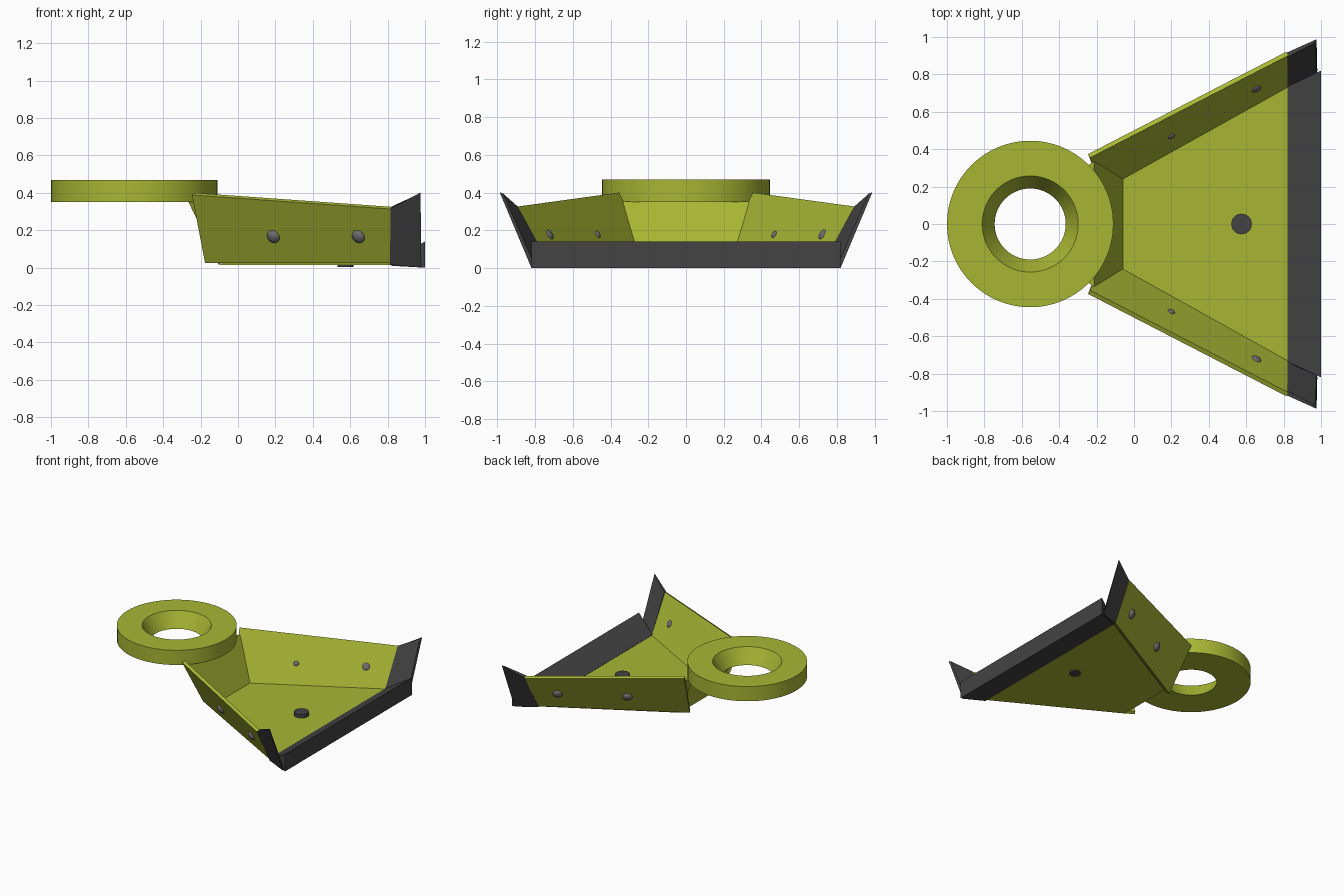
import bpy
import bmesh
import math
from mathutils import Vector, Matrix

cube = bpy.data.objects.get("Cube")
if cube:
    bpy.data.objects.remove(cube, do_unlink=True)


def material(name, rgb):
    m = bpy.data.materials.new(name)
    m.use_nodes = True
    color = (*rgb, 1.0)
    m.diffuse_color = color
    m.node_tree.nodes["Principled BSDF"].inputs["Base Color"].default_value = color
    return m


GREEN = material("lime paint", (0.39, 0.47, 0.034))
DARK = material("dark steel", (0.056, 0.056, 0.058))
GREY = material("bolt steel", (0.16, 0.16, 0.165))


def finish(bm, name, mat, smooth=False):
    bmesh.ops.recalc_face_normals(bm, faces=bm.faces[:])
    mesh = bpy.data.meshes.new(name)
    bm.to_mesh(mesh)
    bm.free()
    mesh.materials.append(mat)
    obj = bpy.data.objects.new(name, mesh)
    bpy.context.collection.objects.link(obj)
    if smooth:
        bpy.ops.object.select_all(action="DESELECT")
        obj.select_set(True)
        bpy.context.view_layer.objects.active = obj
        bpy.ops.object.shade_smooth_by_angle(angle=math.radians(35))
    return obj


def slab(name, lower, upper, mat):
    """Solid joining two matching outlines."""
    bm = bmesh.new()
    a = [bm.verts.new(p) for p in lower]
    b = [bm.verts.new(p) for p in upper]
    bm.faces.new(a)
    bm.faces.new(b)
    n = len(a)
    for i in range(n):
        j = (i + 1) % n
        bm.faces.new((a[i], a[j], b[j], b[i]))
    return finish(bm, name, mat)


def trapezoid(x0, y0, z0, x1, y1, z1):
    """Outline symmetric in y, running from one edge to the other."""
    return [(x0, -y0, z0), (x1, -y1, z1), (x1, y1, z1), (x0, y0, z0)]


def mirrored(points, side):
    return [(p[0], p[1] * side, p[2]) for p in points]


# Hitch ring with a conical bore
RING_X = -0.555
profile = [(0.19, 0.35), (0.445, 0.35), (0.445, 0.47), (0.257, 0.47)]
bm = bmesh.new()
SEGMENTS = 64
rings = []
for i in range(SEGMENTS):
    a = math.tau * i / SEGMENTS
    rings.append([bm.verts.new((RING_X + r * math.cos(a), r * math.sin(a), z)) for r, z in profile])
for i, ring in enumerate(rings):
    following = rings[(i + 1) % SEGMENTS]
    for k in range(4):
        m = (k + 1) % 4
        bm.faces.new((ring[k], following[k], following[m], ring[m]))
finish(bm, "hitch_ring", GREEN, True)

# Floor, sloping back plate and front cutting lip
slab("floor_plate", trapezoid(-0.10, 0.23, 0.015, 0.83, 0.745, 0.015),
     trapezoid(-0.06, 0.245, 0.035, 0.83, 0.74, 0.035), GREEN)
slab("back_plate", trapezoid(-0.105, 0.225, 0.017, -0.265, 0.30, 0.352),
     trapezoid(-0.06, 0.245, 0.035, -0.215, 0.335, 0.352), GREEN)
slab("front_lip", trapezoid(0.82, 0.74, 0.01, 1.0, 0.82, 0.0),
     trapezoid(0.82, 0.735, 0.037, 1.0, 0.82, 0.14), DARK)


# Inner surface of the flared side walls
def wall(x, z):
    return Vector((x, 0.24 + 0.557 * (x + 0.06) + 0.58 * (z - 0.035), z))


OUTWARD = Vector((-0.557, 1.0, -0.58)).normalized()
THICKNESS = 0.025

for side, word in ((1, "back"), (-1, "front")):
    inner = [wall(-0.165, 0.035), wall(0.825, 0.035), wall(0.825, 0.325), wall(-0.235, 0.40)]
    outer = [p + OUTWARD * THICKNESS for p in inner]
    slab(word + "_side_wall", mirrored(inner, side), mirrored(outer, side), GREEN)

    # Dark blade continuing the wall
    inner = [(0.822, 0.728, 0.03), (0.975, 0.80, 0.01), (0.968, 0.97, 0.395), (0.822, 0.893, 0.327)]
    outer = [(0.812, 0.752, 0.015), (0.98, 0.82, 0.002), (0.976, 0.988, 0.402), (0.812, 0.914, 0.314)]
    slab(word + "_side_blade", mirrored(inner, side), mirrored(outer, side), DARK)

    # Domed bolt heads on both faces of the wall
    for number, (x, inner_radius) in enumerate(((0.2, 0.02), (0.655, 0.028)), 1):
        center = wall(x, 0.178)
        for label, offset, radius, depth in (("outer", THICKNESS, 0.037, 0.022),
                                             ("inner", 0.0, inner_radius, 0.01)):
            position = center + OUTWARD * offset
            position.y *= side
            normal = Vector((OUTWARD.x, OUTWARD.y * side, OUTWARD.z))
            turn = normal.to_track_quat("Z", "Y").to_matrix().to_4x4()
            matrix = Matrix.Translation(position) @ turn @ Matrix.Diagonal((radius, radius, depth, 1))
            bm = bmesh.new()
            bmesh.ops.create_uvsphere(bm, u_segments=20, v_segments=12, radius=1, matrix=matrix)
            finish(bm, f"{word}_{label}_bolt_{number}", GREY, True)

# Floor bolt: wide head above, narrow end below
for name, radius, low, high in (("floor_bolt_head", 0.055, 0.03, 0.065),
                                ("floor_bolt_end", 0.042, 0.004, 0.032)):
    bm = bmesh.new()
    bmesh.ops.create_cone(bm, cap_ends=True, segments=32, radius1=radius, radius2=radius,
                          depth=high - low, matrix=Matrix.Translation((0.575, 0, (low + high) / 2)))
    finish(bm, name, DARK, True)
